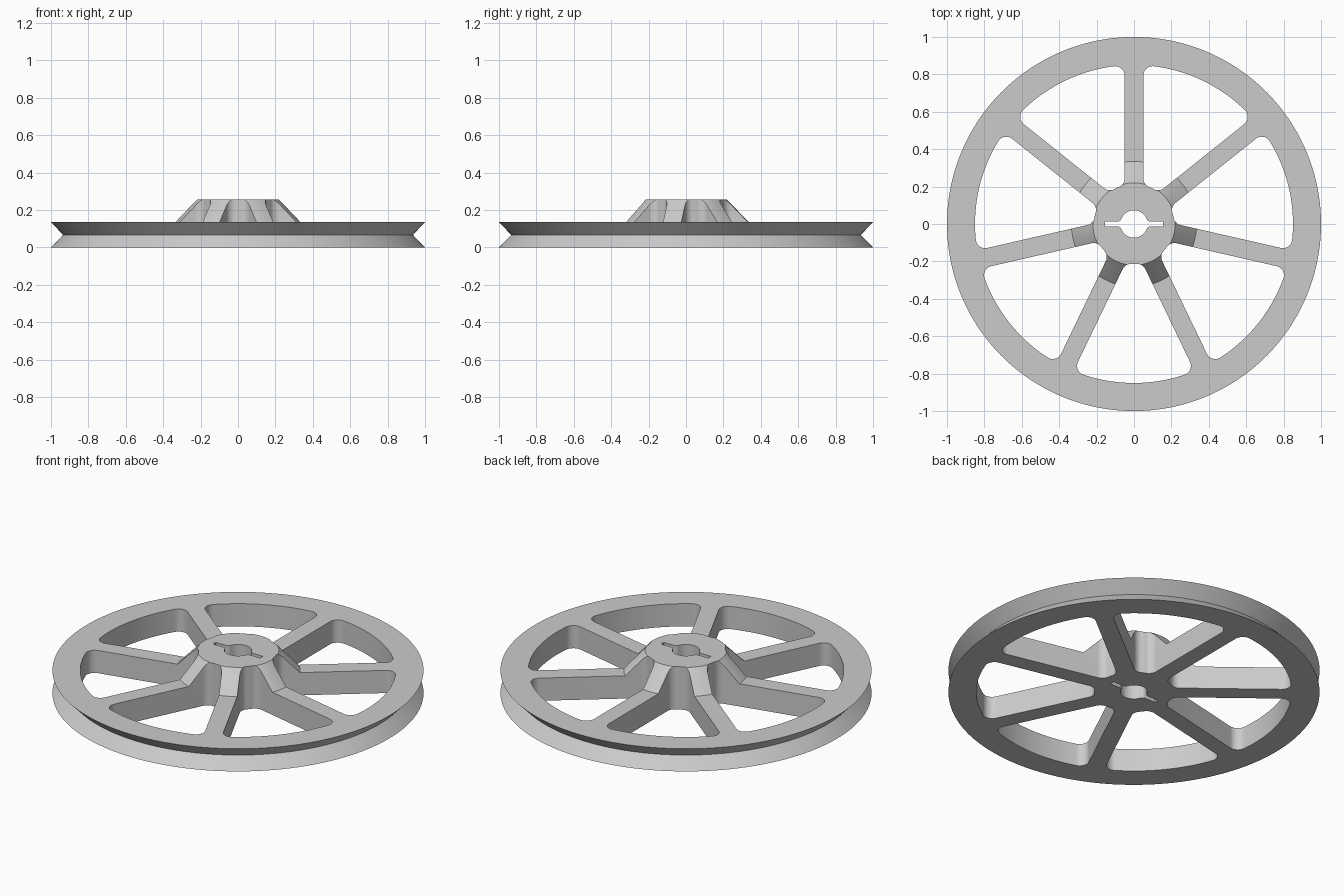
import bpy, bmesh, math
from math import sin, cos, pi, atan2, sqrt

if "Cube" in bpy.data.objects:
    bpy.data.objects.remove(bpy.data.objects["Cube"], do_unlink=True)

SPOKES = 7
SEGMENTS = 210
HEIGHT = 0.255

grey = bpy.data.materials.new("plain grey")
grey.use_nodes = True
colour = (0.6, 0.6, 0.6, 1)
grey.diffuse_color = colour
grey.node_tree.nodes["Principled BSDF"].inputs["Base Color"].default_value = colour


def make_object(name, bm):
    bmesh.ops.recalc_face_normals(bm, faces=bm.faces)
    mesh = bpy.data.meshes.new(name)
    bm.to_mesh(mesh)
    bm.free()
    mesh.materials.append(grey)
    obj = bpy.data.objects.new(name, mesh)
    bpy.context.collection.objects.link(obj)
    return obj


def arc(cx, cy, r, a0, a1, n):
    """Points on an arc from angle a0 to a1."""
    return [(cx + r * cos(a0 + (a1 - a0) * i / n),
             cy + r * sin(a0 + (a1 - a0) * i / n)) for i in range(n + 1)]


def prism(bm, outline, turn=0.0):
    """Extrude a closed outline through the full height of the wheel."""
    c, s = cos(turn), sin(turn)
    low = [bm.verts.new((x * c - y * s, x * s + y * c, -0.1)) for x, y in outline]
    face = bm.faces.new(low)
    up = bmesh.ops.extrude_face_region(bm, geom=[face])["geom"]
    bmesh.ops.translate(bm, vec=(0, 0, HEIGHT + 0.2),
                        verts=[v for v in up if isinstance(v, bmesh.types.BMVert)])


def window_outline(r_in, r_out, half_spoke, fillet):
    """Rounded sector between two spokes, centred on +x."""
    edge = -pi / SPOKES                      # direction of the lower spoke
    off = half_spoke + fillet
    d_in, d_out = r_in + fillet, r_out - fillet
    # fillet centres in the frame of the lower spoke
    a_in = edge + atan2(off, sqrt(d_in**2 - off**2))
    a_out = edge + atan2(off, sqrt(d_out**2 - off**2))
    side = edge - pi / 2
    half = arc(0, 0, r_in, 0, a_in, 6)[1:-1]
    half += arc(d_in * cos(a_in), d_in * sin(a_in), fillet, a_in + pi, side + 2 * pi, 10)
    half += arc(d_out * cos(a_out), d_out * sin(a_out), fillet, side, a_out, 10)
    half += arc(0, 0, r_out, a_out, 0, 14)[1:]
    return half + [(x, -y) for x, y in reversed(half[:-1])] + [(r_in, 0)]


def bore_outline(r, slot_x, slot_y, fillet):
    """Round bore with a side slot, blended by small fillets."""
    fy = slot_y + fillet
    fx = sqrt((r + fillet)**2 - fy**2)
    a = atan2(fy, fx)
    quarter = [(slot_x, slot_y)]
    quarter += arc(fx, fy, fillet, -pi / 2, a - pi, 8)
    quarter += arc(0, 0, r, a, pi / 2, 16)[1:]
    top = quarter + [(-x, y) for x, y in reversed(quarter[:-1])]
    return top + [(x, -y) for x, y in reversed(top)]


# Turned wheel body: grooved rim, flat web and conical hub
profile = [(0, 0), (1, 0), (0.935, 0.067), (1, 0.135),
           (0.335, 0.135), (0.22, HEIGHT), (0, HEIGHT)]
bm = bmesh.new()
verts = [bm.verts.new((r, 0, z)) for r, z in profile]
edges = [bm.edges.new(pair) for pair in zip(verts, verts[1:])]
bmesh.ops.spin(bm, geom=verts + edges, cent=(0, 0, 0), axis=(0, 0, 1),
               angle=2 * pi, steps=SEGMENTS, use_merge=True)
bmesh.ops.remove_doubles(bm, verts=bm.verts, dist=1e-5)
wheel = make_object("pulley_wheel", bm)

# Cutter for the spoke windows and the slotted bore
bm = bmesh.new()
window = window_outline(0.214, 0.85, 0.05, 0.05)
for k in range(SPOKES):
    prism(bm, window, -pi / 2 + 2 * pi * k / SPOKES)
prism(bm, bore_outline(0.073, 0.155, 0.013, 0.025))
cutter = make_object("opening_cutter", bm)

cut = wheel.modifiers.new("openings", "BOOLEAN")
cut.operation = "DIFFERENCE"
cut.solver = "EXACT"
cut.object = cutter
bpy.context.view_layer.objects.active = wheel
bpy.ops.object.select_all(action="DESELECT")
wheel.select_set(True)
bpy.ops.object.modifier_apply(modifier=cut.name)
bpy.data.objects.remove(cutter, do_unlink=True)

# Smooth walls, crisp edges
bpy.ops.object.shade_smooth_by_angle(angle=math.radians(25))
